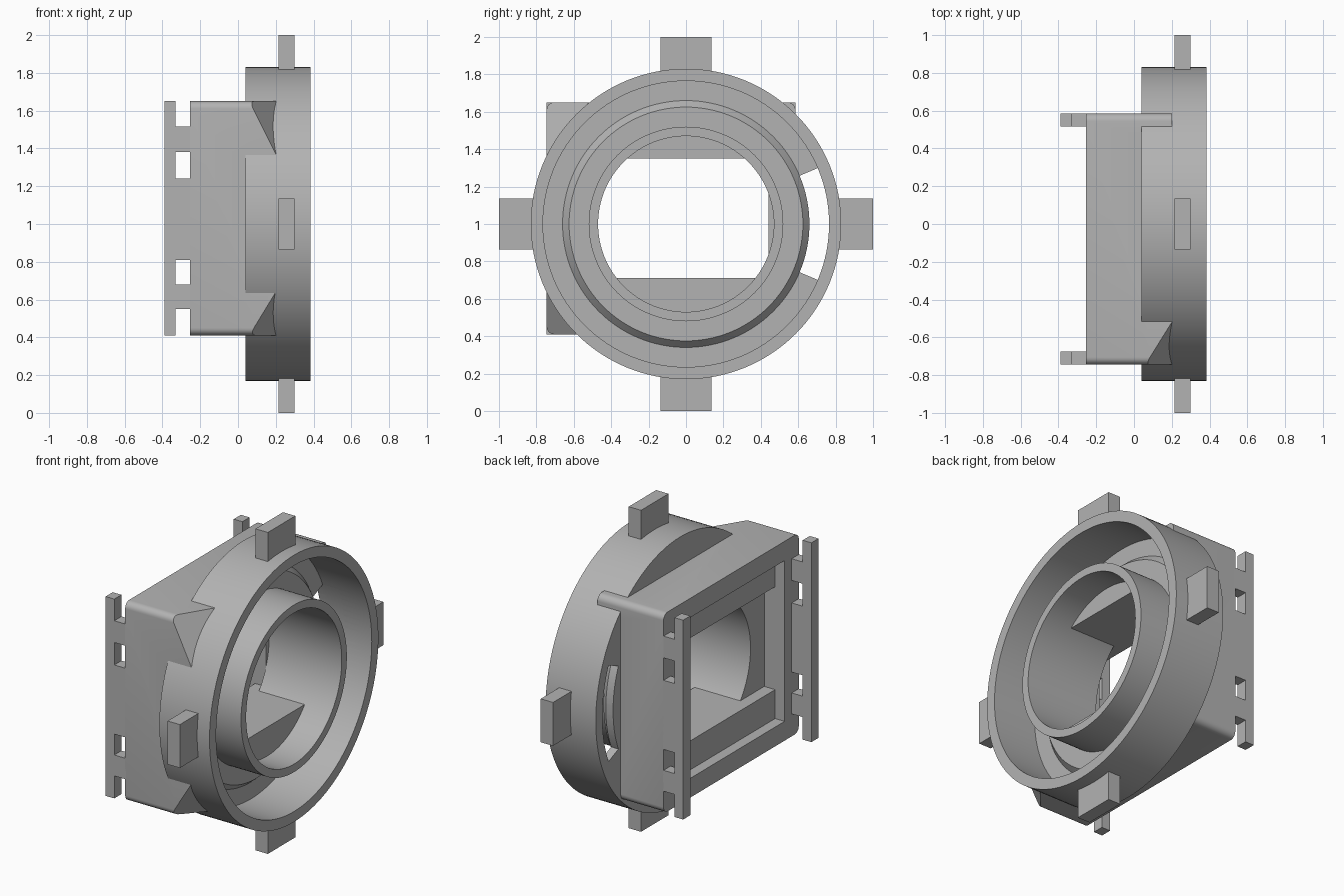
import bpy, bmesh, math
from mathutils import Vector

cube = bpy.data.objects.get("Cube")
if cube:
    bpy.data.objects.remove(cube, do_unlink=True)

# Single plastic colour
mat = bpy.data.materials.new("grey_plastic")
mat.use_nodes = True
GREY = (0.45, 0.45, 0.45, 1)
mat.diffuse_color = GREY
mat.node_tree.nodes["Principled BSDF"].inputs["Base Color"].default_value = GREY

CZ = 1.0  # height of the ring axis


def finish(bm, name):
    bmesh.ops.recalc_face_normals(bm, faces=bm.faces[:])
    me = bpy.data.meshes.new(name)
    bm.to_mesh(me)
    bm.free()
    me.materials.append(mat)
    ob = bpy.data.objects.new(name, me)
    bpy.context.collection.objects.link(ob)
    return ob


def box_bm(x, y, z):
    bm = bmesh.new()
    bmesh.ops.create_cube(bm, size=1)
    for v in bm.verts:
        v.co = Vector([(r[0] + r[1]) / 2 + c * (r[1] - r[0])
                       for c, r in zip(v.co, (x, y, z))])
    return bm


def box(name, x, y, z):
    return finish(box_bm(x, y, z), name)


def lathe(name, profile, start=0, sweep=360, steps=128):
    """Revolve a closed (x, radius) outline about the ring axis."""
    bm = bmesh.new()
    full = sweep == 360
    rows = []
    for i in range(steps if full else steps + 1):
        a = math.radians(start + sweep * i / steps)
        rows.append([bm.verts.new((x, r * math.cos(a), CZ + r * math.sin(a)))
                     for x, r in profile])
    n = len(profile)
    for i in range(steps):
        a, b = rows[i], rows[(i + 1) % len(rows)]
        for j in range(n):
            k = (j + 1) % n
            bm.faces.new((a[j], a[k], b[k], b[j]))
    if not full:
        bm.faces.new(rows[0])
        bm.faces.new(rows[-1][::-1])
    return finish(bm, name)


def cylinder(name, r, x0, x1, steps=128):
    bm = bmesh.new()
    ends = [[bm.verts.new((x, r * math.cos(math.tau * i / steps),
                           CZ + r * math.sin(math.tau * i / steps)))
             for i in range(steps)] for x in (x0, x1)]
    for i in range(steps):
        j = (i + 1) % steps
        bm.faces.new((ends[0][i], ends[0][j], ends[1][j], ends[1][i]))
    for e in ends:
        bm.faces.new(e)
    return finish(bm, name)


def cut(ob, cutter):
    cutter.hide_render = True
    mod = ob.modifiers.new("cut", 'BOOLEAN')
    mod.operation = 'DIFFERENCE'
    mod.solver = 'EXACT'
    mod.object = cutter
    bpy.context.view_layer.objects.active = ob
    bpy.ops.object.modifier_apply(modifier=mod.name)
    bpy.data.objects.remove(cutter, do_unlink=True)


def smooth(ob):
    bpy.ops.object.select_all(action='DESELECT')
    ob.select_set(True)
    bpy.context.view_layer.objects.active = ob
    bpy.ops.object.shade_smooth_by_angle(angle=math.radians(30))


# Double ring: outer wall, stepped floor and inner tube
ring = lathe("double_ring", [
    (0.04, 0.83), (0.385, 0.83), (0.385, 0.765), (0.09, 0.765), (0.09, 0.66),
    (0.13, 0.625), (0.13, 0.52), (0.385, 0.52), (0.385, 0.47), (0.04, 0.47)])
cut(ring, lathe("slot_cutter", [(0, 0.66), (0.2, 0.66), (0.2, 0.765), (0, 0.765)],
                start=-23, sweep=46, steps=16))
smooth(ring)

# Four tabs around the ring
TAB_X, W = (0.215, 0.30), (-0.135, 0.135)
for side, name in ((1, "left"), (-1, "right")):
    reach = sorted((side * 0.795, side))
    box("tab_side_" + name, TAB_X, reach, (CZ + W[0], CZ + W[1]))
    box("tab_top" if side > 0 else "tab_bottom", TAB_X, W,
        (CZ + reach[0], CZ + reach[1]))

# Housing block with rounded long edges
Y0, Y1, Z0, Z1 = -0.745, 0.585, 0.41, 1.65
bm = box_bm((-0.255, 0.2), (Y0, Y1), (Z0, Z1))
long_edges = [e for e in bm.edges
              if abs(e.verts[0].co.x - e.verts[1].co.x) > 0.1]
bmesh.ops.bevel(bm, geom=long_edges, offset=0.04, segments=6,
                affect='EDGES', profile=0.5)
# Sloped corners beside the ring
for z, s, dy, dz in ((Z1, 1, 0.225, 0.28), (Z0, -1, 0.16, 0.23)):
    normal = Vector((1 / 0.14, -1 / dy, s / dz)).normalized()
    res = bmesh.ops.bisect_plane(
        bm, geom=bm.verts[:] + bm.edges[:] + bm.faces[:],
        plane_co=(0.06, Y0, z), plane_no=normal, clear_outer=True)
    rim = [g for g in res["geom_cut"] if isinstance(g, bmesh.types.BMEdge)]
    bmesh.ops.contextual_create(bm, geom=rim)
housing = finish(bm, "housing")

# Ring seat, round bore, rear recess and window
WIN_Y, WIN_Z = (-0.605, 0.44), (0.71, 1.35)
cut(housing, cylinder("seat_cutter", 0.80, 0.06, 0.5))
cut(housing, cylinder("bore_cutter", 0.47, -0.115, 0.3))
cut(housing, box("recess_cutter", (-0.4, -0.19), WIN_Y, (0.53, 1.53)))
cut(housing, box("window_cutter", (-0.3, -0.115), WIN_Y, WIN_Z))
smooth(housing)

# Flat segments across the bore, above and below the window
segments = cylinder("bore_segments", 0.475, -0.12, 0.2)
cut(segments, box("gap_cutter", (-0.5, 0.5), (-0.9, 0.9), WIN_Z))
smooth(segments)

# Rear rails, held off the housing by short bridges
for name, y in (("left", (0.515, Y1)), ("right", (Y0, -0.675))):
    box("rail_" + name, (-0.39, -0.33), y, (Z0, Z1))
    for part, z in (("lower", (0.55, 0.68)), ("middle", (0.81, 1.24)),
                    ("upper", (1.38, 1.515))):
        box(f"rail_bridge_{part}_{name}", (-0.332, -0.25), y, z)
